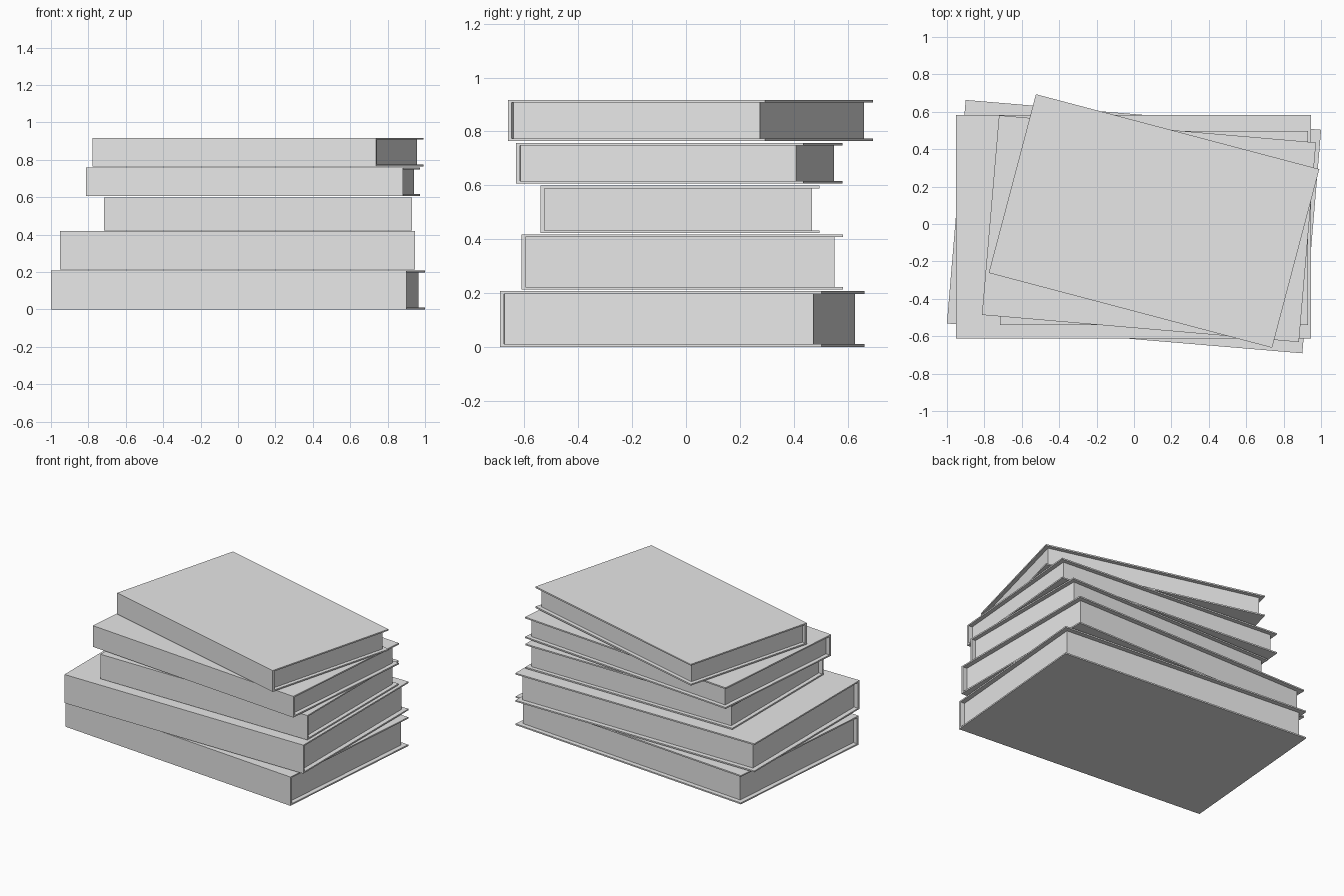
import bpy, bmesh, math
from mathutils import Matrix, Vector

cube = bpy.data.objects.get("Cube")
if cube:
    bpy.data.objects.remove(cube, do_unlink=True)

grey = bpy.data.materials.new("light_grey")
grey.use_nodes = True
grey.diffuse_color = (0.8, 0.8, 0.8, 1)
grey.node_tree.nodes["Principled BSDF"].inputs["Base Color"].default_value = (0.8, 0.8, 0.8, 1)

COVER = 0.01    # board thickness
SPINE = 0.015   # spine thickness


def extrude_profile(name, profile, width, place):
    """Extrude a (y, z) outline along x, centred, then place it."""
    bm = bmesh.new()
    face = bm.faces.new([bm.verts.new((-width / 2, y, z)) for y, z in profile])
    side = bmesh.ops.extrude_face_region(bm, geom=[face])
    verts = [v for v in side["geom"] if isinstance(v, bmesh.types.BMVert)]
    bmesh.ops.translate(bm, verts=verts, vec=Vector((width, 0, 0)))
    bmesh.ops.recalc_face_normals(bm, faces=bm.faces)
    mesh = bpy.data.meshes.new(name)
    bm.to_mesh(mesh)
    bm.free()
    mesh.materials.append(grey)
    obj = bpy.data.objects.new(name, mesh)
    obj.matrix_world = place
    bpy.context.collection.objects.link(obj)


def book(name, width, depth, x, y, bottom, top, angle):
    place = Matrix.Translation((x, y, bottom)) @ Matrix.Rotation(math.radians(angle), 4, 'Z')
    h, front, back = top - bottom, -depth / 2, depth / 2
    inset = 0.0275 * depth
    # Wrapped cover: spine at the front, boards above and below
    cover = [(front, 0), (back, 0), (back, COVER), (front + SPINE, COVER),
             (front + SPINE, h - COVER), (back, h - COVER), (back, h), (front, h)]
    extrude_profile(name + "_cover", cover, width, place)
    # Page block, set in on the three open sides
    y0, y1 = front + SPINE, back - inset
    pages = [(y0, COVER), (y1, COVER), (y1, h - COVER), (y0, h - COVER)]
    extrude_profile(name + "_pages", pages, width - 2 * inset, place)


# Stack from the bottom up: width, depth, centre, bottom, top, turn
book("bottom_book", 1.907, 1.199, 0, -0.014, 0, 0.207, -4.8)
book("second_book", 1.898, 1.195, -0.002, -0.014, 0.213, 0.418, 0)
book("middle_book", 1.645, 1.036, 0.107, -0.022, 0.423, 0.599, 0)
book("fourth_book", 1.701, 1.071, 0.08, -0.025, 0.606, 0.758, -4.9)
book("top_book", 1.567, 0.988, 0.107, 0.016, 0.764, 0.917, -14.8)
